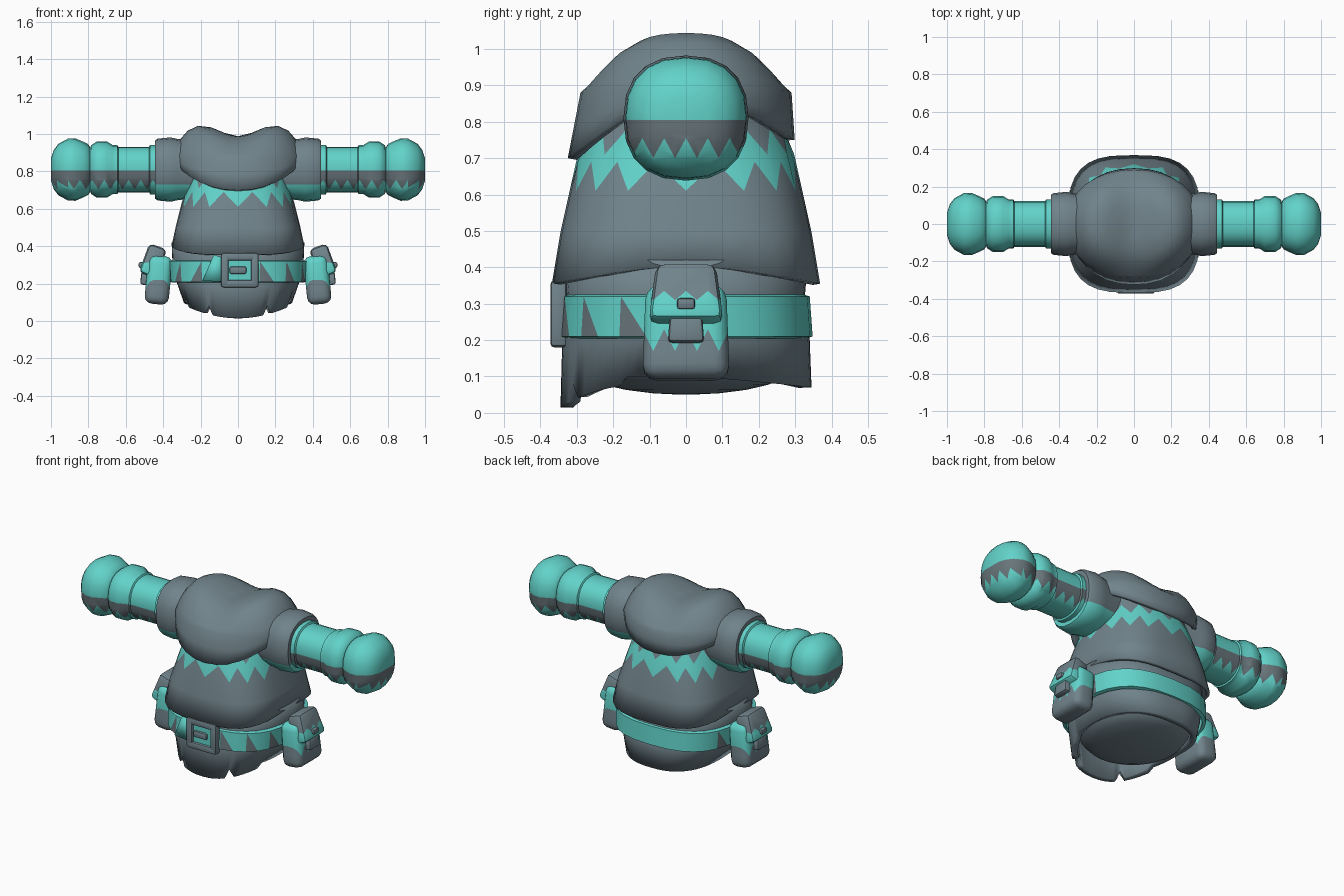
import bpy, bmesh, math
from mathutils import Vector, Matrix

if "Cube" in bpy.data.objects:
    bpy.data.objects.remove(bpy.data.objects["Cube"])


def material(name, rgb):
    m = bpy.data.materials.new(name)
    m.diffuse_color = (*rgb, 1)
    m.use_nodes = True
    m.node_tree.nodes["Principled BSDF"].inputs["Base Color"].default_value = m.diffuse_color
    return m


MATS = [material("slate cloth", (0.165, 0.228, 0.260)),
        material("teal cloth", (0.122, 0.650, 0.590)),
        material("ash grey trim", (0.138, 0.178, 0.195))]
SLATE, TEAL, ASH = 0, 1, 2


def finish(name, bm, solid=0, mirror=False, bevel=0, angle=35):
    me = bpy.data.meshes.new(name)
    bm.to_mesh(me)
    bm.free()
    ob = bpy.data.objects.new(name, me)
    bpy.context.collection.objects.link(ob)
    for m in MATS:
        me.materials.append(m)
    if bevel:
        b = ob.modifiers.new("bevel", 'BEVEL')
        b.width, b.segments, b.limit_method = bevel, 2, 'ANGLE'
    if solid:
        s = ob.modifiers.new("thickness", 'SOLIDIFY')
        s.thickness, s.offset = solid, -1
    if mirror:
        ob.modifiers.new("mirror", 'MIRROR').use_mirror_merge = False
    bpy.ops.object.select_all(action='DESELECT')
    ob.select_set(True)
    bpy.context.view_layer.objects.active = ob
    bpy.ops.object.shade_smooth_by_angle(angle=math.radians(angle))
    return ob


def oval(th, a, b, n=2.0):
    c, s = math.cos(th), math.sin(th)
    return (math.copysign(abs(c) ** (2 / n), c) * a,
            math.copysign(abs(s) ** (2 / n), s) * b)


def angles(n):
    return [2 * math.pi * i / n for i in range(n)]


def loft(rings, colours=None, cap_start=False, cap_end=False):
    """Skin a stack of rings; one colour per band."""
    bm = bmesh.new()
    vs = [[bm.verts.new(p) for p in r] for r in rings]
    n = len(rings[0])
    for k in range(len(rings) - 1):
        for i in range(n):
            j = (i + 1) % n
            f = bm.faces.new((vs[k][i], vs[k][j], vs[k + 1][j], vs[k + 1][i]))
            f.material_index = colours[k] if colours else 0
    if cap_start:
        bm.faces.new(vs[0][::-1])
    if cap_end:
        bm.faces.new(vs[-1])
    return bm


def cut(bm, co, no, keep=lambda c: True):
    fs = [f for f in bm.faces if keep(f.calc_center_median())]
    geom = set(fs) | {e for f in fs for e in f.edges} | {v for f in fs for v in f.verts}
    bmesh.ops.bisect_plane(bm, geom=list(geom), plane_co=co, plane_no=no, dist=1e-5)


def zig(u, z0, amp, p):
    return z0 + amp * abs(2 * ((u / p) % 1) - 1)


def zigzag_cut(bm, axis, z0, amp, p, reach, keep):
    """Cut a row of triangular teeth along an axis."""
    for z in (z0, z0 + amp):
        cut(bm, (0, 0, z), (0, 0, 1), keep)
    slab = lambda c: keep(c) and z0 < c.z < z0 + amp
    for k in range(int(reach[0] / p) - 1, int(reach[1] / p) + 2):
        for s in (1, -1):
            co, no = Vector((0, 0, z0 + amp)), Vector((0, 0, 1))
            co[axis], no[axis] = k * p, s * 2 * amp / p
            cut(bm, co, no, slab)


def block(size, centre, taper=1.0, tilt=0.0):
    """Box whose top is narrowed in y, leaning about y."""
    bm = bmesh.new()
    bmesh.ops.create_cube(bm, size=1)
    for v in bm.verts:
        if v.co.z > 0:
            v.co.y *= taper
    m = Matrix.Translation(centre) @ Matrix.Rotation(tilt, 4, 'Y') @ Matrix.Diagonal((*size, 1))
    bm.transform(m)
    return bm


def bevelled(bm, w, seg=2):
    bmesh.ops.bevel(bm, geom=bm.edges[:], offset=w, segments=seg, affect='EDGES', profile=0.5)
    return bm


# Coat body with a toothed teal band
PROFILE = [(0.34, 0.36, 0.37, 3.1), (0.42, 0.353, 0.362, 3.1), (0.60, 0.31, 0.322, 2.8),
           (0.72, 0.275, 0.295, 2.4), (0.92, 0.24, 0.21, 2.1)]


def coat_point(th, z):
    for p, q in zip(PROFILE, PROFILE[1:]):
        if z <= q[0]:
            t = (z - p[0]) / (q[0] - p[0])
            return (*oval(th, *[p[i] + t * (q[i] - p[i]) for i in (1, 2, 3)]), z)


rows = [lambda i, t: 0.405 - 0.05 * abs(math.sin(t)), lambda i, t: 0.5,
        lambda i, t: 0.61 + 0.08 * (i % 2), lambda i, t: 0.71 + 0.07 * (i % 2),
        lambda i, t: 0.84, lambda i, t: 0.92]
rings = [[coat_point(t, f(i, t)) for i, t in enumerate(angles(32))] for f in rows]
finish("coat", loft(rings, [SLATE, SLATE, TEAL, SLATE, SLATE], cap_end=True), solid=0.02)


# Draped cowl with two shoulder humps
def cowl_point(th, r):
    x, y = oval(th, 0.36 * r, 0.29 * r, 2.15)
    return (x, y, 0.88 + 0.21 * (1 - r ** 4) - 0.10 * math.exp(-(x / 0.17) ** 2) * (1 - r ** 6))


def hem_point(th, f):
    x, y = oval(th, 0.36, 0.29, 2.15)
    s = math.sin(th)
    low = 0.86 - (0.16 if s < 0 else 0.11) * abs(s) ** 1.6
    x, y = x * (1 - 0.04 * f), y * (1 + (0.12 if s < 0 else 0.03) * f)
    return (x, y, 0.88 + f * (low - 0.88))


ang = angles(32)
rings = [[hem_point(t, f) for t in ang] for f in (1, 0.5)]
rings += [[cowl_point(t, r) for t in ang] for r in (1, 0.95, 0.87, 0.75, 0.6, 0.4, 0.2, 0.03)]
finish("cowl", loft(rings, cap_end=True), solid=0.025, angle=50)

# Skirt with a longer notched front flap
ang = angles(64)


def hem(th):
    x, y = oval(th, 0.29, 0.34, 2.5)
    if y < -0.17:
        if abs(abs(x) - 0.16) < 0.014:
            return 0.085
        return 0.015 + 0.07 * (abs(x) / 0.29) ** 2
    return 0.10 - 0.03 * max(0, math.sin(th))


rings = [[(*oval(t, 0.29, 0.345, 2.5), hem(t)) for t in ang]]
rings += [[(*oval(t, a, b, 2.5), z) for t in ang]
          for a, b, z in ((0.325, 0.34, 0.20), (0.35, 0.325, 0.30), (0.355, 0.335, 0.42))]
finish("skirt", loft(rings), solid=0.035)

# Rounded underside closing the skirt
rings = [[(*oval(t, 0.29 * r, 0.30 * r), 0.13 - 0.08 * math.sqrt(1 - r * r)) for t in angles(32)]
         for r in (0.05, 0.3, 0.55, 0.75, 0.9, 1.0)]
finish("underside", loft(rings, cap_start=True))

# Belt with triangular patches at front and sides
rings = [[(*oval(t, a, b, 2.6), z) for t in angles(28)]
         for a, b, z in ((0.345, 0.33, 0.205), (0.365, 0.348, 0.21),
                         (0.372, 0.34, 0.32), (0.35, 0.325, 0.325))]
bm = loft(rings, [TEAL] * 3)
outer = [f for f in bm.faces if f.calc_area() > 0.004]
tris = bmesh.ops.triangulate(bm, faces=outer)["faces"]
for f in tris:
    c = f.calc_center_median()
    i = int((math.atan2(c.y, c.x) + math.pi) / (2 * math.pi) * 28)
    if c.y < 0.22 and i % 2 == 0 and c.z < 0.265:
        f.material_index = ASH
finish("belt", bm)

# Sleeves, cuffs and mitten ends as one turned shape per arm
ARM = [(0.22, 0.15), (0.33, 0.165), (0.36, 0.172), (0.43, 0.165), (0.445, 0.155), (0.445, 0.132),
       (0.47, 0.132), (0.475, 0.122), (0.64, 0.122), (0.645, 0.131), (0.67, 0.131), (0.70, 0.150),
       (0.755, 0.150), (0.785, 0.130), (0.79, 0.118), (0.80, 0.135), (0.825, 0.148),
       (0.87, 0.167), (0.91, 0.165), (0.96, 0.138), (0.985, 0.105), (1.0, 0.06)]
ARM_Z = 0.81
rings = []
for x, r in ARM:
    pts = [oval(t, r, r, 2.35) for t in angles(20)]
    rings.append([(x, y, ARM_Z + z) for y, z in pts])
bm = loft(rings, cap_start=True, cap_end=True)
is_end = lambda c: c.x > 0.91
is_sleeve = lambda c: 0.446 < c.x <= 0.91
cut(bm, (0, 0, 0.805), (0, 0, 1), lambda c: c.x > 0.446)
cut(bm, (0, 0, 0.73), (0, 0, 1), lambda c: c.x < 0.446)
zigzag_cut(bm, 1, 0.70, 0.055, 0.06, (-0.18, 0.18), is_end)
zigzag_cut(bm, 0, 0.705, 0.05, 0.065, (0.44, 0.92), is_sleeve)
for f in bm.faces:
    c = f.calc_center_median()
    if c.x < 0.446:
        f.material_index = TEAL if c.z < 0.73 else SLATE
    else:
        edge = zig(c.y, 0.70, 0.055, 0.06) if is_end(c) else zig(c.x, 0.705, 0.05, 0.065)
        f.material_index = ASH if edge < c.z < 0.805 else TEAL
finish("arm", bm, mirror=True)

# Hip pouches: body, lid, clasp and stud
bm = bevelled(block((0.13, 0.24, 0.26), (0.425, 0, 0.22), 0.92, -0.1), 0.04, 3)
zigzag_cut(bm, 1, 0.17, 0.06, 0.06, (-0.13, 0.13), lambda c: True)
for f in bm.faces:
    c = f.calc_center_median()
    f.material_index = TEAL if c.z > zig(c.y, 0.17, 0.06, 0.06) else SLATE
finish("pouch_body", bm, mirror=True)

bm = bevelled(block((0.10, 0.205, 0.165), (0.455, 0, 0.322), 0.80, -0.35), 0.025)
zigzag_cut(bm, 1, 0.31, 0.025, 0.06, (-0.12, 0.12), lambda c: True)
for f in bm.faces:
    c = f.calc_center_median()
    f.material_index = SLATE if c.z > zig(c.y, 0.31, 0.025, 0.06) else TEAL
finish("pouch_lid", bm, mirror=True)
finish("pouch_clasp", bevelled(block((0.05, 0.10, 0.07), (0.495, 0, 0.228), 0.9, -0.1), 0.012), mirror=True)
finish("pouch_stud", bevelled(block((0.03, 0.05, 0.03), (0.516, 0, 0.30)), 0.008), mirror=True)

# Buckle: four frame bars, teal inset and prong
BX, BZ = 0.01, 0.272
for name, size, pos in (
        ("buckle_left", (0.04, 0.045, 0.18), (BX - 0.08, -0.35, BZ)),
        ("buckle_right", (0.04, 0.045, 0.18), (BX + 0.08, -0.35, BZ)),
        ("buckle_top", (0.19, 0.045, 0.04), (BX, -0.35, BZ + 0.072)),
        ("buckle_bottom", (0.19, 0.045, 0.04), (BX, -0.35, BZ - 0.072)),
        ("buckle_prong", (0.09, 0.03, 0.04), (BX - 0.01, -0.355, BZ))):
    finish(name, bevelled(block(size, pos), 0.01))
bm = block((0.13, 0.02, 0.12), (BX, -0.348, BZ))
for f in bm.faces:
    f.material_index = TEAL
finish("buckle_inset", bm)

# Loose strap tip beside the buckle
bm = bmesh.new()
tip = [(-0.19, 0.215), (-0.07, 0.21), (-0.07, 0.335), (-0.13, 0.355)]
face = bm.faces.new([bm.verts.new((x, -0.353 + 0.12 * max(0, -x - 0.1), z)) for x, z in tip])
face.material_index = TEAL
finish("strap_tip", bm, solid=0.009)
